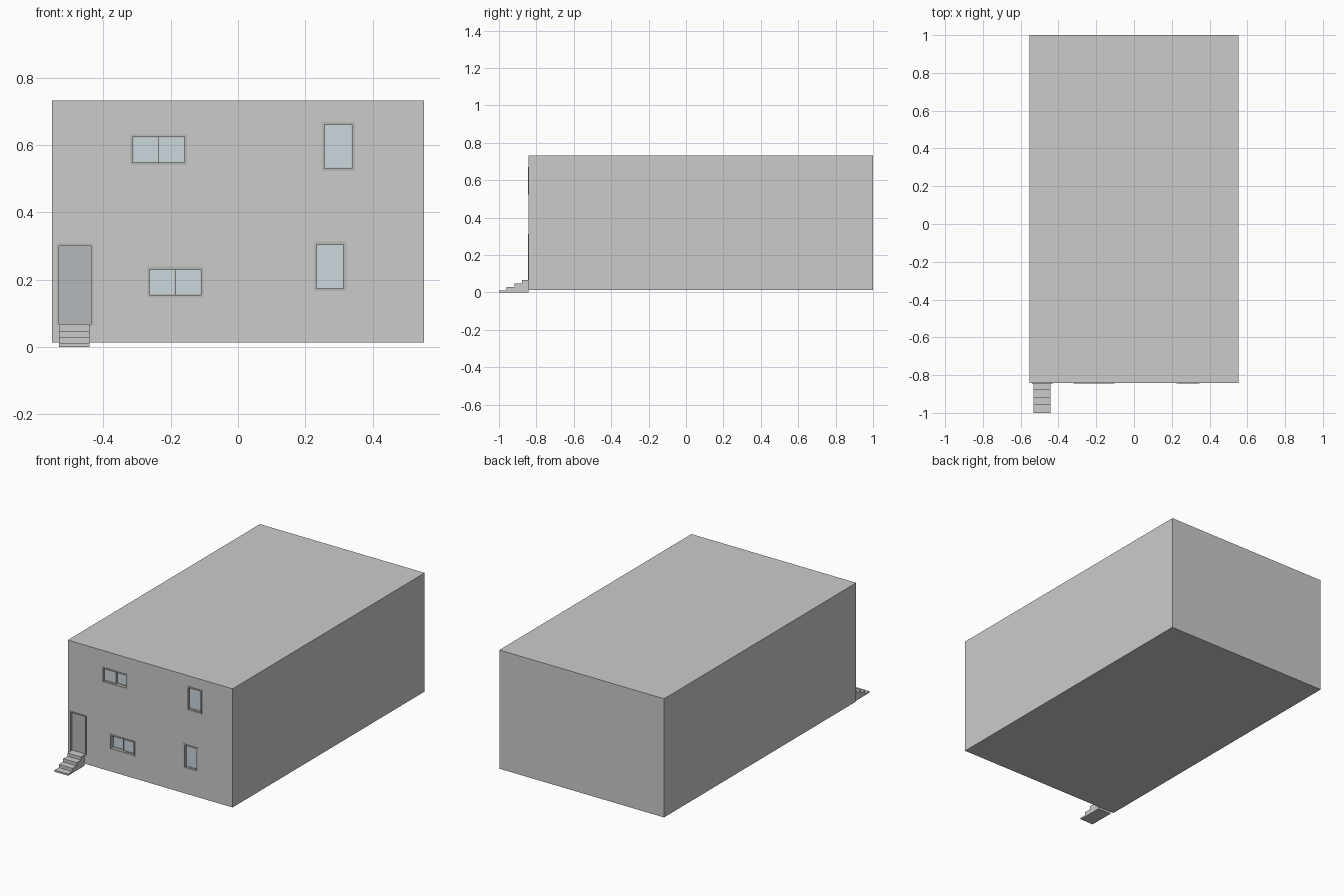
import bpy, bmesh

if "Cube" in bpy.data.objects:
    bpy.data.objects.remove(bpy.data.objects["Cube"])

X, Y0, Y1 = 0.553, -0.842, 1.0      # building footprint
T = 0.03                            # wall thickness


def material(name, color):
    m = bpy.data.materials.new(name)
    m.diffuse_color = (*color, 1)
    m.use_nodes = True
    m.node_tree.nodes["Principled BSDF"].inputs["Base Color"].default_value = m.diffuse_color
    return m


GLASS = material("glass", (0.60, 0.68, 0.73))
DOOR = material("door_paint", (0.46, 0.48, 0.50))
FRAME = material("frame_grey", (0.48, 0.48, 0.47))


def finish(name, bm, mat=None):
    bmesh.ops.recalc_face_normals(bm, faces=bm.faces)
    me = bpy.data.meshes.new(name)
    bm.to_mesh(me)
    bm.free()
    ob = bpy.data.objects.new(name, me)
    bpy.context.collection.objects.link(ob)
    if mat:
        me.materials.append(mat)
    return ob


def box(name, x0, x1, y0, y1, z0, z1, mat=None):
    bm = bmesh.new()
    bmesh.ops.create_cube(bm, size=1)
    for v in bm.verts:
        v.co = ((x0 + x1) / 2 + v.co.x * (x1 - x0),
                (y0 + y1) / 2 + v.co.y * (y1 - y0),
                (z0 + z1) / 2 + v.co.z * (z1 - z0))
    return finish(name, bm, mat)


def ring(name, u0, u1, v0, v1, w, d0, d1, place, mat=None):
    """Rectangular ring of width w in the u/v plane, from depth d0 to d1."""
    bm = bmesh.new()
    loops = []
    for i, d in ((0, d0), (w, d0), (w, d1), (0, d1)):
        pts = ((u0 + i, v0 + i), (u1 - i, v0 + i), (u1 - i, v1 - i), (u0 + i, v1 - i))
        loops.append([bm.verts.new(place(u, v, d)) for u, v in pts])
    for k in range(4):
        a, b = loops[k], loops[(k + 1) % 4]
        for j in range(4):
            n = (j + 1) % 4
            bm.faces.new((a[j], a[n], b[n], b[j]))
    return finish(name, bm, mat)


def flat(u, v, d):
    return (u, v, d)


def upright(u, v, d):
    return (u, d, v)


def cut(wall, x0, x1, z0, z1):
    cutter = box("cutter", x0, x1, Y0 - 0.05, Y0 + T + 0.01, z0, z1)
    mod = wall.modifiers.new("opening", 'BOOLEAN')
    mod.operation, mod.solver, mod.object = 'DIFFERENCE', 'EXACT', cutter
    bpy.context.view_layer.objects.active = wall
    bpy.ops.object.modifier_apply(modifier=mod.name)
    bpy.data.objects.remove(cutter)


# Floor slabs and roof
for name, z0, z1 in (("base_slab", 0.013, 0.066), ("upper_floor_slab", 0.403, 0.421),
                     ("roof_slab", 0.716, 0.733)):
    box(name, -X, X, Y0, Y1, z0, z1)

# Storey walls
lower = ring("lower_walls", -X, X, Y0, Y1, T, 0.066, 0.403, flat)
upper = ring("upper_walls", -X, X, Y0, Y1, T, 0.421, 0.716, flat)


# Windows: frame, sashes and panes; "deep" picks the sash set further back
def window(name, wall, x0, x1, z0, z1, sliding=False, deep=0):
    e = 0.004
    cut(wall, x0 + e, x1 - e, z0 + e, z1 - e)
    ring(name + "_frame", x0, x1, z0, z1, 0.008, Y0 - 0.003, Y0 + T, upright, FRAME)
    xs = [x0 + 0.008, (x0 + x1) / 2, x1 - 0.008] if sliding else [x0 + 0.008, x1 - 0.008]
    for i, (a, b) in enumerate(zip(xs, xs[1:])):
        y = Y0 + (0.018 if sliding and i == deep else 0.010)
        ring(f"{name}_sash_{i}", a, b, z0 + 0.008, z1 - 0.008, 0.002, y, y + 0.010, upright, FRAME)
        box(f"{name}_pane_{i}", a, b, y + 0.003, y + 0.006, z0 + 0.008, z1 - 0.008, GLASS)


window("upper_left_window", upper, -0.321, -0.151, 0.540, 0.632, True, 1)
window("upper_right_window", upper, 0.249, 0.347, 0.523, 0.669)
window("lower_left_window", lower, -0.271, -0.102, 0.147, 0.239, True, 0)
window("lower_right_window", lower, 0.225, 0.322, 0.166, 0.313)

# Door with three-sided frame
dx0, dx1, dz0, dz1, w = -0.539, -0.429, 0.066, 0.307, 0.007
cut(lower, dx0 + 0.003, dx1 - 0.003, dz0 - 0.01, dz1 - 0.003)
bm = bmesh.new()
outline = ((dx0, dz0), (dx0, dz1), (dx1, dz1), (dx1, dz0),
           (dx1 - w, dz0), (dx1 - w, dz1 - w), (dx0 + w, dz1 - w), (dx0 + w, dz0))
face = bm.faces.new([bm.verts.new((x, Y0 - 0.003, z)) for x, z in outline])
ext = bmesh.ops.extrude_face_region(bm, geom=[face])["geom"]
bmesh.ops.translate(bm, verts=[v for v in ext if isinstance(v, bmesh.types.BMVert)], vec=(0, T, 0))
finish("door_frame", bm, FRAME)
box("door_leaf", dx0 + w, dx1 - w, Y0 + 0.012, Y0 + 0.022, dz0, dz1 - w, DOOR)

# Entrance steps from a stepped side profile
profile = [(Y0, 0.0), (-1.0, 0.0)]
for i, z in enumerate((0.010, 0.029, 0.048, 0.067)):
    y = -1.0 + i * 0.041
    profile += [(y, z), (min(y + 0.041, Y0), z)]
bm = bmesh.new()
face = bm.faces.new([bm.verts.new((-0.531, y, z)) for y, z in profile])
ext = bmesh.ops.extrude_face_region(bm, geom=[face])["geom"]
bmesh.ops.translate(bm, verts=[v for v in ext if isinstance(v, bmesh.types.BMVert)], vec=(0.09, 0, 0))
finish("entrance_steps", bm)
